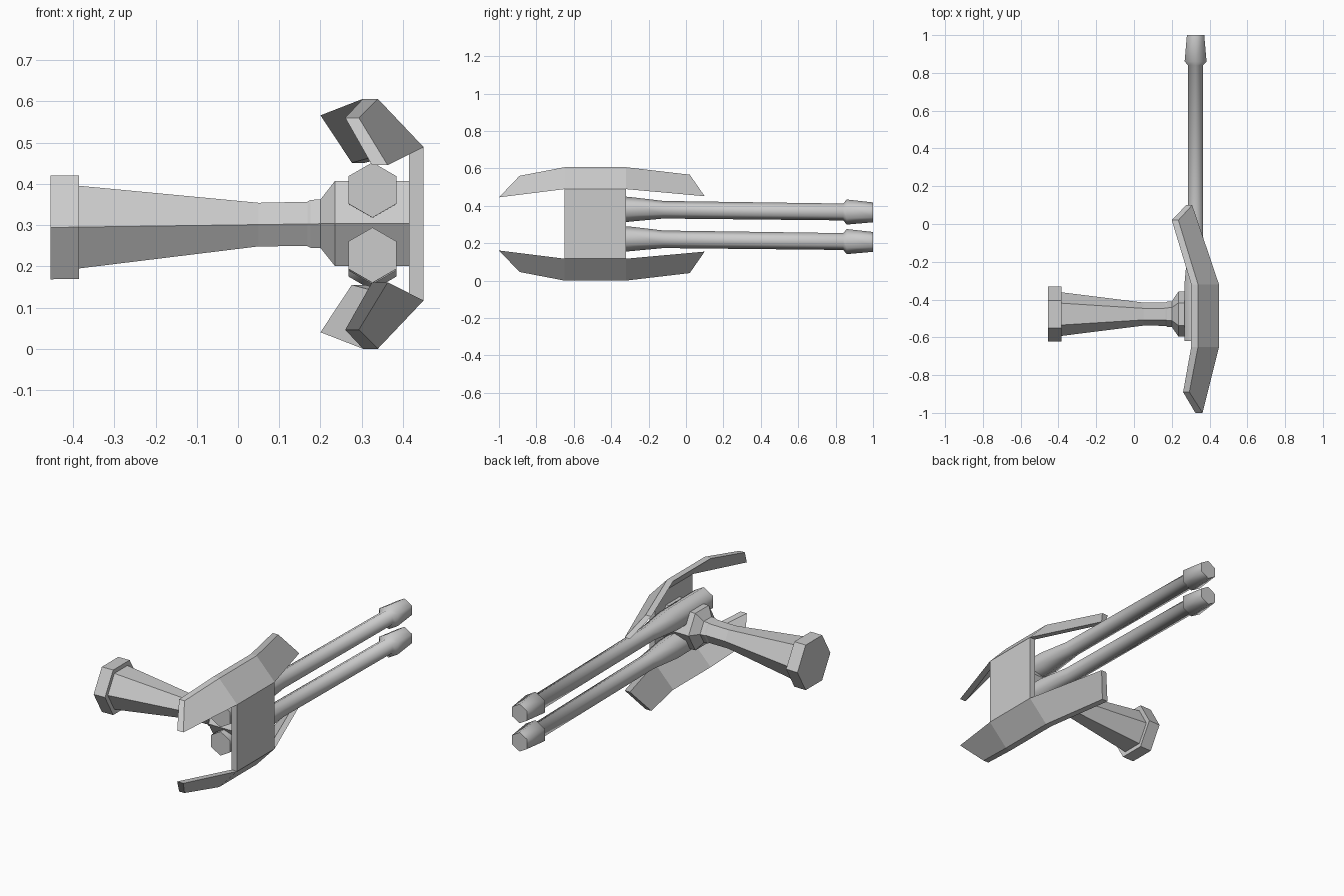
import bpy, bmesh
from math import cos, sin, pi, radians
from mathutils import Vector

if "Cube" in bpy.data.objects:
    bpy.data.objects.remove(bpy.data.objects["Cube"])

MID_Z = 0.303  # mirror height of the shield


def loft(name, rings, smooth=None):
    """Skin a list of equal-length point rings and cap both ends."""
    bm = bmesh.new()
    loops = [[bm.verts.new(p) for p in ring] for ring in rings]
    n = len(loops[0])
    for a, b in zip(loops, loops[1:]):
        for i in range(n):
            j = (i + 1) % n
            bm.faces.new((a[i], a[j], b[j], b[i]))
    bm.faces.new(loops[0])
    bm.faces.new(loops[-1])
    bmesh.ops.recalc_face_normals(bm, faces=bm.faces)
    mesh = bpy.data.meshes.new(name)
    bm.to_mesh(mesh)
    bm.free()
    obj = bpy.data.objects.new(name, mesh)
    bpy.context.collection.objects.link(obj)
    if smooth:
        bpy.ops.object.select_all(action='DESELECT')
        obj.select_set(True)
        bpy.context.view_layer.objects.active = obj
        bpy.ops.object.shade_smooth_by_angle(angle=radians(smooth))
    return obj


def hexagon(center, u, v, r):
    """Hexagon with a corner pointing along u."""
    u, v = Vector(u), Vector(v)
    return [Vector(center) + r * (cos(k * pi / 3) * u + sin(k * pi / 3) * v)
            for k in range(6)]


# Mounting arm: hexagonal sections along x (x, radius)
arm = [(-0.455, 0.145), (-0.385, 0.145), (-0.388, 0.116), (0.05, 0.061),
       (0.168, 0.062), (0.176, 0.067), (0.20, 0.068), (0.235, 0.119), (0.416, 0.119)]
loft("mounting_arm",
     [hexagon((x, -0.477, 0.294 + 0.014 * min(x + 0.455, 0.69)), (0, 1, 0), (0, 0, 1), r)
      for x, r in arm])

# Twin gun barrels: hexagonal sections along y (y, radius), drooping slightly
barrel = [(-0.62, 0.067), (-0.31, 0.067), (-0.12, 0.047), (0.84, 0.045),
          (0.86, 0.067), (1.0, 0.053)]
for label, z in (("upper", 0.385), ("lower", 0.227)):
    loft(label + "_gun_barrel",
         [hexagon((0.326, y, z - 0.0125 * (y + 0.62)), (0, 0, 1), (1, 0, 0), r)
          for y, r in barrel], smooth=62)

# Shield back panel
panel = [(0.45, 0.489), (0.415, 0.489), (0.415, 2 * MID_Z - 0.489), (0.45, 2 * MID_Z - 0.489)]
loft("shield_panel", [[(x, y, z) for x, z in panel] for y in (-0.65, -0.32)])

# Shield wings: sections from front tip to rear tip, mirrored top to bottom
middle = [(0.45, 0.489), (0.339, 0.606), (0.303, 0.606), (0.415, 0.489)]
wing = [
    [(0.363, -1.0, 0.445), (0.293, -0.89, 0.56), (0.26, -0.89, 0.56), (0.325, -1.0, 0.445)],
    [(x, -0.65, z) for x, z in middle],
    [(x, -0.32, z) for x, z in middle],
    [(0.308, 0.10, 0.451), (0.235, 0.02, 0.566), (0.20, 0.02, 0.566), (0.276, 0.10, 0.451)],
]
loft("upper_shield_wing", wing)
loft("lower_shield_wing", [[(x, y, 2 * MID_Z - z) for x, y, z in ring] for ring in wing])
